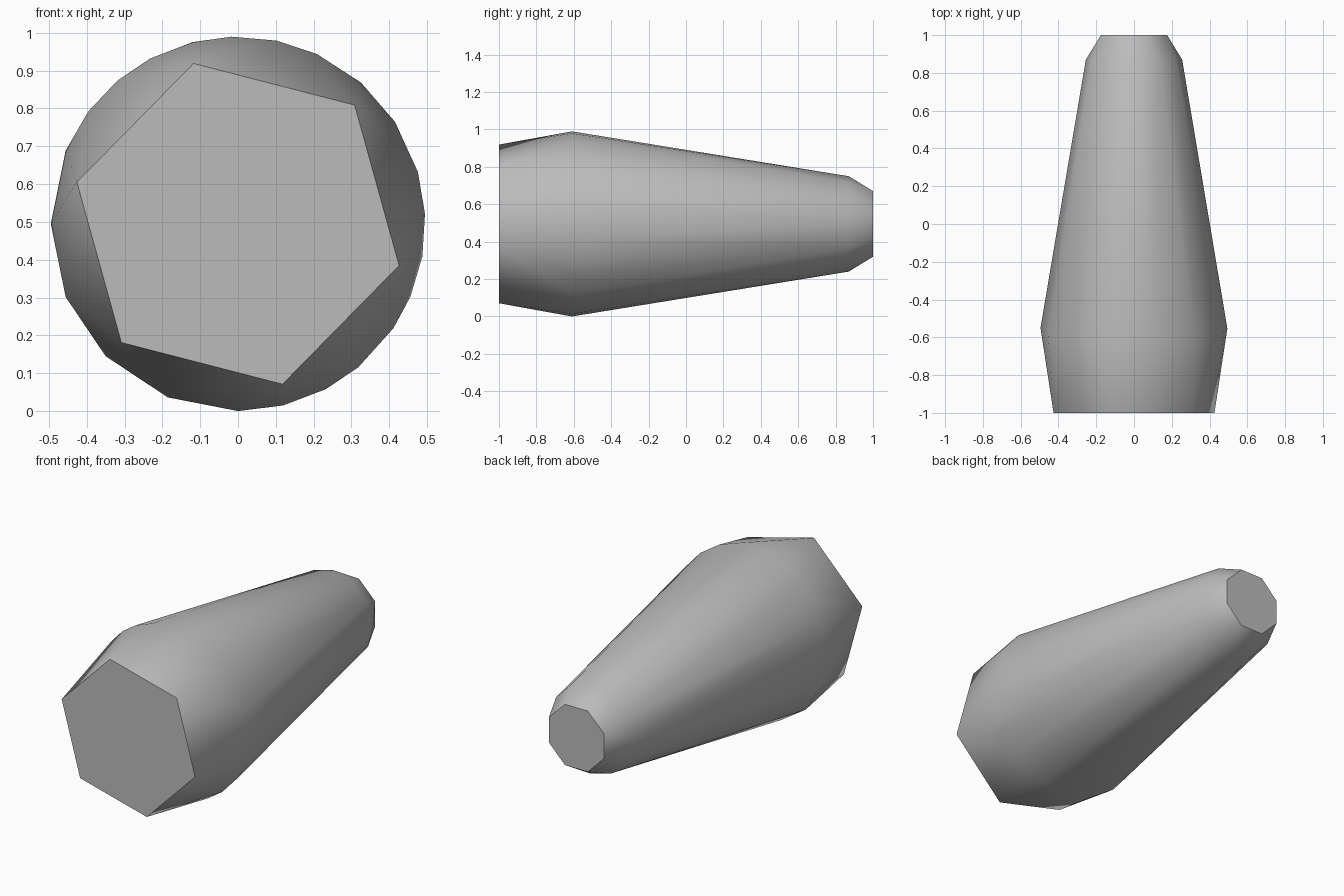
import bpy, bmesh
from math import sin, cos, radians

cube = bpy.data.objects.get("Cube")
if cube:
    bpy.data.objects.remove(cube, do_unlink=True)

CENTRE_Z = 0.495

grey = bpy.data.materials.new("mid grey")
grey.use_nodes = True
colour = (0.5, 0.5, 0.5, 1)
grey.diffuse_color = colour
grey.node_tree.nodes["Principled BSDF"].inputs["Base Color"].default_value = colour

bm = bmesh.new()


def ring(angles, radius, y, tilt=0.0):
    """Points around the long axis; tilt pulls top and bottom forward."""
    for a in map(radians, angles):
        bm.verts.new((radius * cos(a), y - tilt * abs(sin(a)),
                      CENTRE_Z + radius * sin(a)))


def even(sides, start=0.0):
    return [start + 360 * i / sides for i in range(sides)]


# Hexagonal front end
ring(even(6, -14.5), 0.44, -1)
# Widest ring, coarser at the lower left
belly = [3, 16, 33, 49, 65, 78, 92, 104, 118, 130, 143, 157, 180,
         203, 225, 248, 270, 284, 298, 310, 326, 337, 350]
ring(belly, 0.495, -0.55, 0.06)
# Narrow shoulder and octagonal back end
ring(even(12), 0.255, 0.87)
ring(even(8, 22.5), 0.19, 1)

# Faceted skin around the rings, with single flat end faces
bmesh.ops.convex_hull(bm, input=bm.verts)
bmesh.ops.dissolve_limit(bm, angle_limit=radians(0.5), verts=bm.verts, edges=bm.edges)
bmesh.ops.recalc_face_normals(bm, faces=bm.faces)

mesh = bpy.data.meshes.new("tapered_body")
bm.to_mesh(mesh)
bm.free()
mesh.materials.append(grey)
body = bpy.data.objects.new("tapered_body", mesh)
bpy.context.collection.objects.link(body)

# Soft sides, crisp ends
bpy.ops.object.select_all(action="DESELECT")
body.select_set(True)
bpy.context.view_layer.objects.active = body
bpy.ops.object.shade_smooth_by_angle(angle=radians(40))
